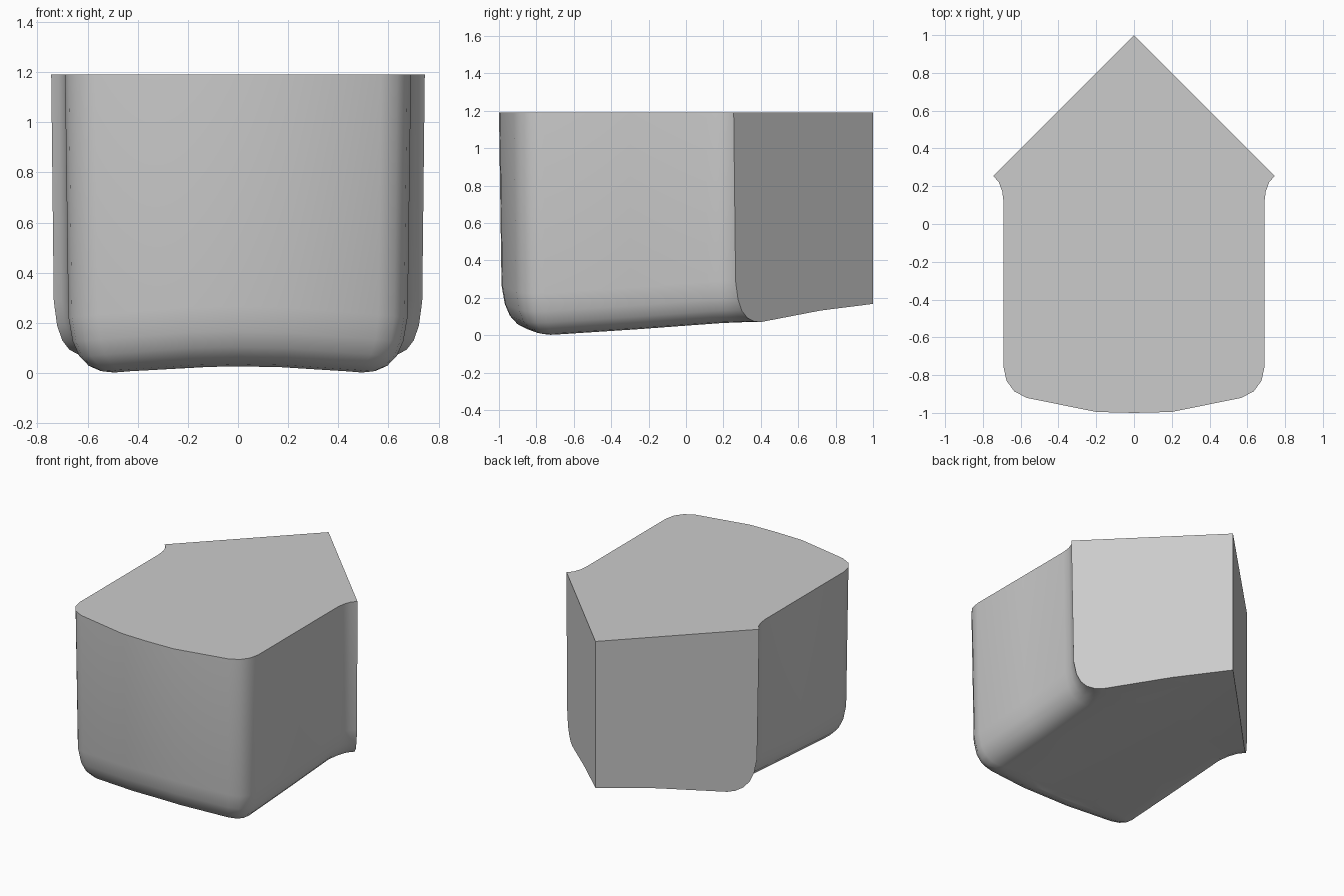
import bpy, bmesh, math

if "Cube" in bpy.data.objects:
    bpy.data.objects.remove(bpy.data.objects["Cube"])

TOP = 1.19

# Half outline, back apex to front centre: (top x, y) -> (underside x, y)
HALF = [
    ((0.0, 1.0), (0.0, 1.0)),
    ((0.28, 0.72), (0.28, 0.72)),
    ((0.745, 0.255), (0.60, 0.40)),
    ((0.715, 0.22), (0.565, 0.345)),
    ((0.697, 0.17), (0.535, 0.27)),
    ((0.69, 0.11), (0.51, 0.18)),
    ((0.69, -0.30), (0.505, -0.26)),
    ((0.69, -0.76), (0.50, -0.70)),
    ((0.675, -0.83), (0.495, -0.725)),
    ((0.635, -0.885), (0.475, -0.74)),
    ((0.57, -0.92), (0.44, -0.752)),
    ((0.20, -0.995), (0.17, -0.80)),
    ((0.0, -1.0), (0.0, -0.805)),
]
# Rounded lower edge: (inset fraction, rise above underside)
EDGE = [(1, 0), (0.75, 0.012), (0.5, 0.04), (0.3, 0.085), (0.16, 0.15), (0.07, 0.25)]


def under(x, y):
    """Height of the gently arched, sloping underside."""
    t = y + 0.8
    return 0.027 + 0.06 * t + 0.01 * t * t - 0.12 * x * x


# Full outline by mirroring
loop = HALF + [((-a[0], a[1]), (-b[0], b[1])) for a, b in HALF[-2:0:-1]]
n, last = len(loop), len(HALF) - 1
bm = bmesh.new()


def ring(f, rise=None):
    verts = []
    for a, b in loop:
        x, y = a[0] + (b[0] - a[0]) * f, a[1] + (b[1] - a[1]) * f
        verts.append(bm.verts.new((x, y, TOP if rise is None else under(x, y) + rise)))
    return verts


# Walls
rings = [ring(f, r) for f, r in EDGE] + [ring(0)]
for lo, hi in zip(rings, rings[1:]):
    for i in range(n):
        j = (i + 1) % n
        bm.faces.new((lo[i], lo[j], hi[j], hi[i]))
bm.faces.new(rings[-1])

# Underside: rows from left to right, fanned to single points at both ends
base = rings[0]
rows = []
for i in range(1, last):
    right, left = base[i], base[n - i]
    mid = [bm.verts.new((right.co.x * s, right.co.y, under(right.co.x * s, right.co.y)))
           for s in (-0.5, 0, 0.5)]
    rows.append([left] + mid + [right])
for a, b in zip(rows, rows[1:]):
    for k in range(4):
        bm.faces.new((a[k], a[k + 1], b[k + 1], b[k]))
for tip, row in ((base[0], rows[0]), (base[last], rows[-1])):
    for k in range(4):
        bm.faces.new((tip, row[k], row[k + 1]))
bmesh.ops.recalc_face_normals(bm, faces=bm.faces)

mesh = bpy.data.meshes.new("corner_block")
bm.to_mesh(mesh)
bm.free()
block = bpy.data.objects.new("corner_block", mesh)
bpy.context.collection.objects.link(block)
bpy.context.view_layer.objects.active = block
block.select_set(True)
bpy.ops.object.shade_smooth_by_angle(angle=math.radians(35))
